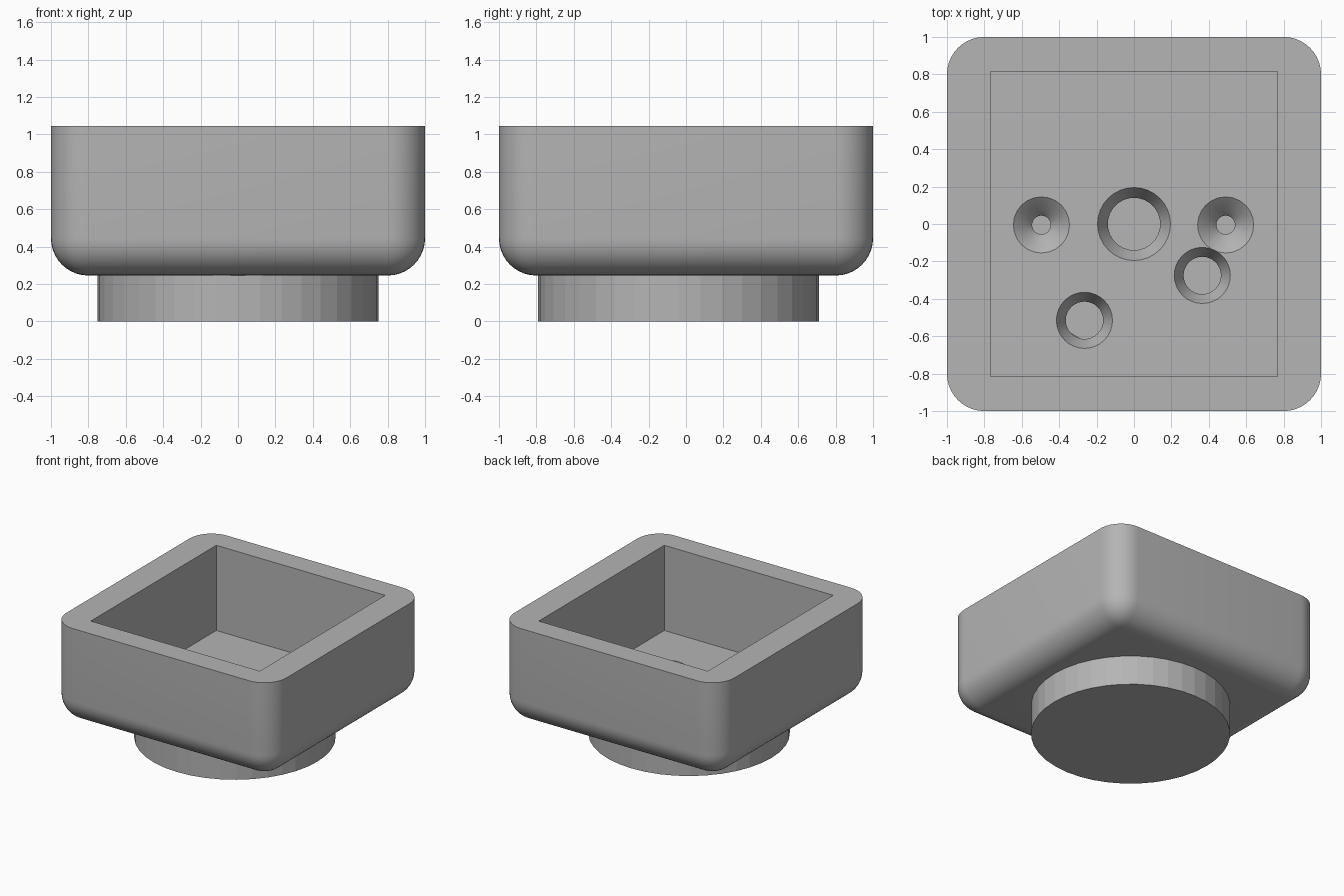
import bpy, bmesh, math

if "Cube" in bpy.data.objects:
    bpy.data.objects.remove(bpy.data.objects["Cube"])

grey = bpy.data.materials.new("grey plastic")
grey.diffuse_color = (0.46, 0.46, 0.46, 1)
grey.use_nodes = True
grey.node_tree.nodes["Principled BSDF"].inputs["Base Color"].default_value = grey.diffuse_color


def make(name, bm):
    bmesh.ops.recalc_face_normals(bm, faces=bm.faces)
    me = bpy.data.meshes.new(name)
    bm.to_mesh(me)
    bm.free()
    me.materials.append(grey)
    ob = bpy.data.objects.new(name, me)
    bpy.context.collection.objects.link(ob)
    return ob


def box(x, y, z0, z1):
    bm = bmesh.new()
    bmesh.ops.create_cube(bm, size=1)
    for v in bm.verts:
        v.co.x *= 2 * x
        v.co.y *= 2 * y
        v.co.z = z1 if v.co.z > 0 else z0
    return bm


def lathe(name, cx, cy, profile, sides):
    """Closed solid turned from (radius, height) points, first and last capped."""
    bm = bmesh.new()
    rings = [[bm.verts.new((cx + r * math.cos(2 * math.pi * i / sides),
                            cy + r * math.sin(2 * math.pi * i / sides), z))
              for i in range(sides)] for r, z in profile]
    for a, b in zip(rings, rings[1:]):
        for i in range(sides):
            j = (i + 1) % sides
            bm.faces.new((a[i], a[j], b[j], b[i]))
    bm.faces.new(rings[0])
    bm.faces.new(rings[-1])
    return make(name, bm)


def cut(target, cutter):
    cutter.hide_render = True
    mod = target.modifiers.new("cut", "BOOLEAN")
    mod.operation, mod.solver, mod.object = "DIFFERENCE", "EXACT", cutter
    bpy.context.view_layer.objects.active = target
    bpy.ops.object.modifier_apply(modifier=mod.name)
    bpy.data.objects.remove(cutter)


BOTTOM, FLOOR, TOP = 0.245, 0.345, 1.045

# Square tub, rounded on the upright and bottom edges
bm = box(1, 1, BOTTOM, TOP)
edges = [e for e in bm.edges if min(v.co.z for v in e.verts) < TOP - 0.01]
bmesh.ops.bevel(bm, geom=edges, offset=0.2, segments=10, profile=0.5, affect="EDGES")
tub = make("tub", bm)

# Rectangular cavity
cut(tub, make("cavity_cutter", box(0.768, 0.815, FLOOR, TOP + 0.2)))

# Tapered holes through the floor: x, y, top radius, lower radius
for x, y, r0, r1 in ((0, 0, 0.195, 0.14), (0.365, -0.275, 0.15, 0.10),
                     (-0.265, -0.515, 0.15, 0.10)):
    cut(tub, lathe("hole_cutter", x, y,
                   [(r0, FLOOR + 0.05), (r0, FLOOR), (r1, BOTTOM), (r1, BOTTOM - 0.05)], 32))

# Mirrored screw holes with a stepped countersink
for x in (-0.495, 0.49):
    cut(tub, lathe("screw_cutter", x, -0.005,
                   [(0.15, FLOOR + 0.05), (0.15, FLOOR), (0.08, FLOOR - 0.06),
                    (0.05, BOTTOM), (0.05, BOTTOM - 0.05)], 24))

bpy.ops.object.select_all(action="DESELECT")
tub.select_set(True)
bpy.context.view_layer.objects.active = tub
bpy.ops.object.shade_smooth_by_angle(angle=math.radians(30))

# Round hollow foot, closed underneath
lathe("foot", 0, -0.04,
      [(0.75, 0), (0.75, BOTTOM), (0.64, BOTTOM), (0.64, 0.05)], 40)
